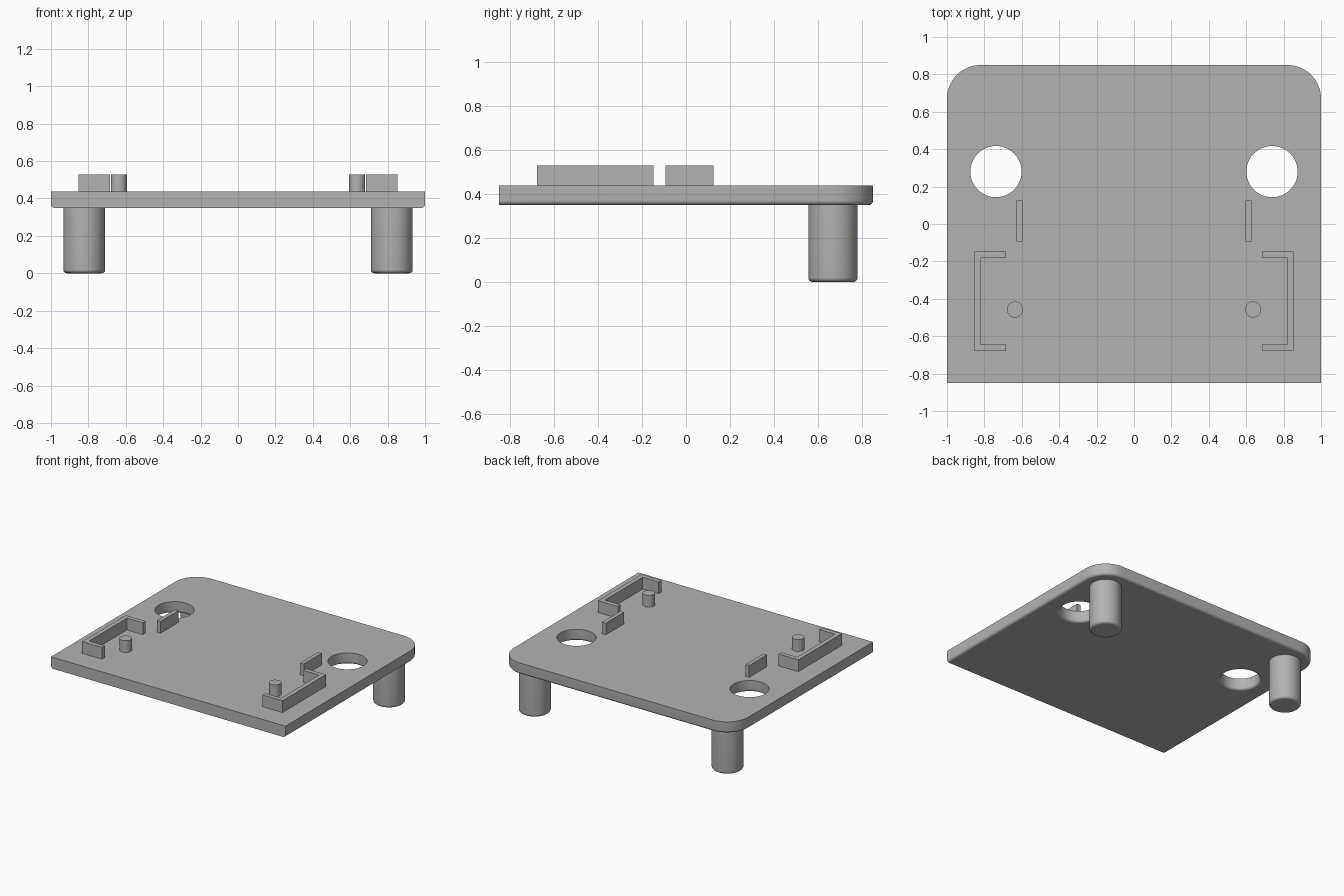
import bpy, bmesh, math

if "Cube" in bpy.data.objects:
    bpy.data.objects.remove(bpy.data.objects["Cube"])

grey = bpy.data.materials.new("light grey")
grey.diffuse_color = (0.45, 0.45, 0.45, 1)
grey.use_nodes = True
grey.node_tree.nodes["Principled BSDF"].inputs["Base Color"].default_value = grey.diffuse_color

Z0, Z1, Z2 = 0.35, 0.438, 0.529   # plate underside, plate top, top of raised details
FILLET = 0.02


def circle(cx, cy, r, n=48):
    return [(cx + r * math.cos(2 * math.pi * i / n), cy + r * math.sin(2 * math.pi * i / n)) for i in range(n)]


def fillet_levels(z, n=6):
    """(height, inset) pairs of a rounded lower edge starting at z."""
    steps = [math.pi / 2 * i / n for i in range(n + 1)]
    return [(z + FILLET * (1 - math.sin(a)), FILLET * (1 - math.cos(a))) for a in reversed(steps)]


def loft(name, loops_at, levels):
    """Stack outlines (with optional holes) through the levels and cap both ends."""
    bm = bmesh.new()
    rings = []
    for z, inset in levels:
        rings.append([[bm.verts.new((x, y, z)) for x, y in loop] for loop in loops_at(inset)])
    for low, high in zip(rings, rings[1:]):
        for a, b in zip(low, high):
            n = len(a)
            for i in range(n):
                j = (i + 1) % n
                bm.faces.new((a[i], a[j], b[j], b[i])).smooth = True
    for ring, up in ((rings[0], -1), (rings[-1], 1)):
        edges = [bm.edges.get((l[i], l[i - 1])) for l in ring for i in range(len(l))]
        bmesh.ops.triangle_fill(bm, edges=edges, use_beauty=True, normal=(0, 0, up))
    bmesh.ops.recalc_face_normals(bm, faces=bm.faces)
    for e in bm.edges:
        if e.calc_face_angle(0) > math.radians(30):
            e.smooth = False
    me = bpy.data.meshes.new(name)
    bm.to_mesh(me)
    bm.free()
    me.materials.append(grey)
    ob = bpy.data.objects.new(name, me)
    bpy.context.collection.objects.link(ob)
    return ob


# Plate: square front, rounded back corners, two holes, rounded lower edge except at the front
def plate_loops(inset):
    r = 0.18
    pts = [(-1 + inset, -0.85), (1 - inset, -0.85)]
    for cx, start in ((1 - r, 0), (-1 + r, 90)):
        for i in range(17):
            a = math.radians(start + 90 * i / 16)
            pts.append((cx + (r - inset) * math.cos(a), 0.85 - r + (r - inset) * math.sin(a)))
    return [pts] + [circle(s * 0.738, 0.28, 0.137 + inset) for s in (-1, 1)]


loft("plate", plate_loops, fillet_levels(Z0) + [(Z1, 0)])

raised = [(Z1 - 0.01, 0), (Z2, 0)]
for s, side in ((-1, "left"), (1, "right")):
    # Leg with rounded foot
    loft(side + "_leg", lambda i: [circle(s * 0.822, 0.668, 0.112 - i)],
         fillet_levels(0) + [(Z0 + 0.01, 0)])
    # Small peg
    loft(side + "_peg", lambda i: [circle(s * 0.637, -0.457, 0.043, 32)], raised)
    # Thin rib beside the hole
    loft(side + "_rib", lambda i: [[(s * x, y) for x, y in (
        (0.596, -0.094), (0.627, -0.094), (0.627, 0.125), (0.596, 0.125))]], raised)
    # C-shaped bracket opening inwards
    loft(side + "_bracket", lambda i: [[(s * x, y) for x, y in (
        (0.685, -0.678), (0.854, -0.678), (0.854, -0.148), (0.685, -0.148),
        (0.685, -0.182), (0.82, -0.182), (0.82, -0.644), (0.685, -0.644))]], raised)
